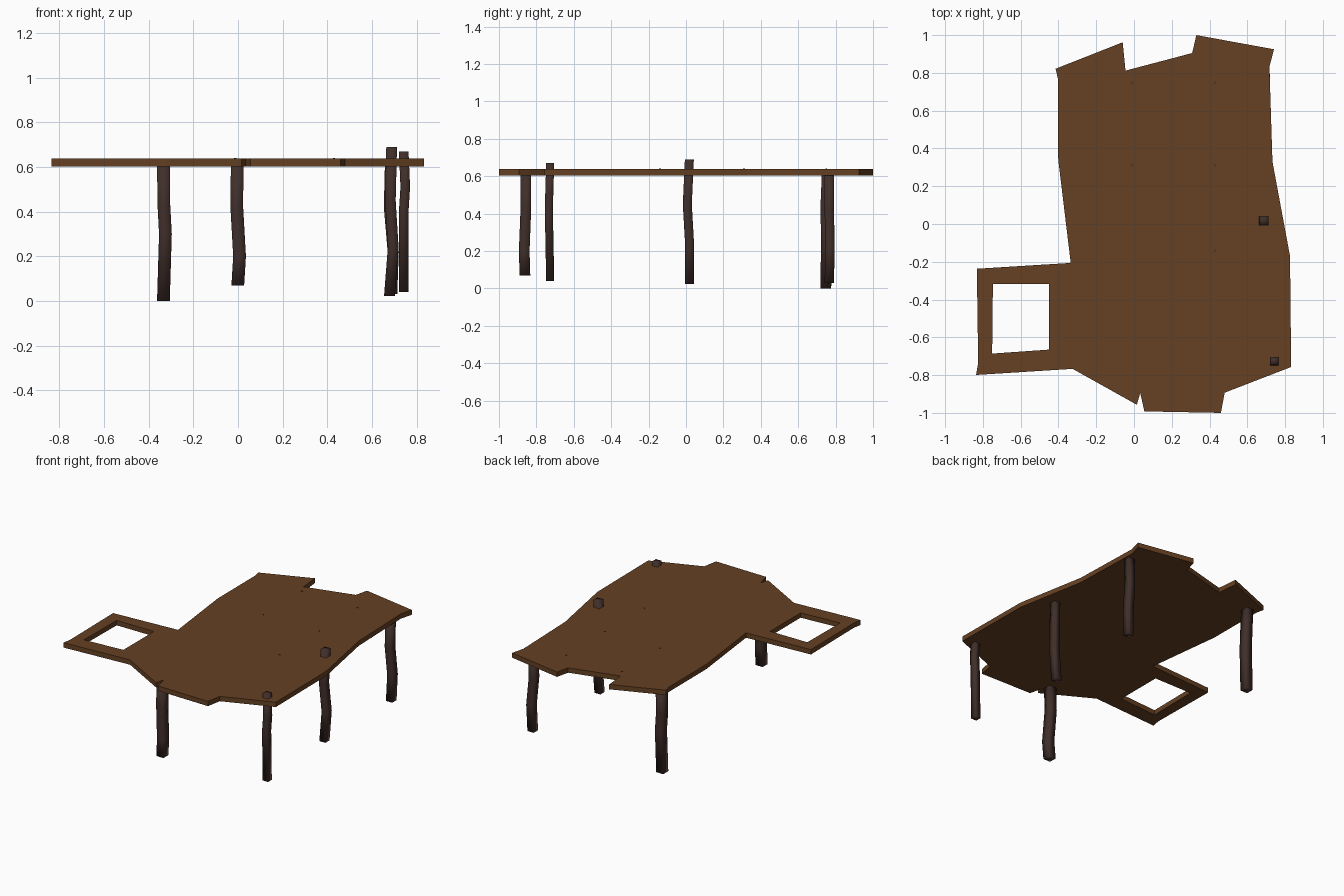
import bpy, bmesh
from mathutils import Vector

if "Cube" in bpy.data.objects:
    bpy.data.objects.remove(bpy.data.objects["Cube"])


def material(name, rgb):
    m = bpy.data.materials.new(name)
    m.diffuse_color = (*rgb, 1)
    m.use_nodes = True
    m.node_tree.nodes["Principled BSDF"].inputs["Base Color"].default_value = m.diffuse_color
    return m


PLANK = material("brown planks", (0.130, 0.052, 0.016))
POST = material("dark wood", (0.052, 0.028, 0.023))


def finish(bm, name, mat, smooth=False):
    bmesh.ops.recalc_face_normals(bm, faces=bm.faces[:])
    for f in bm.faces:
        f.smooth = smooth
    me = bpy.data.meshes.new(name)
    bm.to_mesh(me)
    bm.free()
    me.materials.append(mat)
    ob = bpy.data.objects.new(name, me)
    bpy.context.collection.objects.link(ob)
    return ob


# Deck: ragged outline with a square ladder opening
LOW, HIGH = 0.603, 0.638
outline = [(-0.415, 0.822), (-0.06, 0.962), (-0.045, 0.812), (0.308, 0.905),
           (0.33, 1.0), (0.741, 0.925), (0.717, 0.832), (0.733, 0.33),
           (0.826, -0.17), (0.832, -0.757), (0.48, -0.893), (0.46, -1.0),
           (0.055, -0.992), (0.033, -0.895), (0.015, -0.957), (-0.325, -0.767),
           (-0.836, -0.799), (-0.825, -0.735), (-0.832, -0.237), (-0.335, -0.206),
           (-0.401, 0.34), (-0.403, 0.77)]
opening = [(-0.747, -0.317), (-0.45, -0.317), (-0.45, -0.665), (-0.751, -0.686)]

bm = bmesh.new()
for loop in (outline, opening):
    vs = [bm.verts.new((x, y, LOW)) for x, y in loop]
    for a, b in zip(vs, vs[1:] + vs[:1]):
        bm.edges.new((a, b))
bmesh.ops.triangle_fill(bm, use_beauty=True, use_dissolve=False,
                        edges=bm.edges[:], normal=(0, 0, 1))
ext = bmesh.ops.extrude_face_region(bm, geom=bm.faces[:], use_keep_orig=True)
top = [g for g in ext["geom"] if isinstance(g, bmesh.types.BMVert)]
bmesh.ops.translate(bm, vec=(0, 0, HIGH - LOW), verts=top)
finish(bm, "deck", PLANK)


# Crooked square posts, swept through a few centre points
def post(name, width, path):
    bm = bmesh.new()
    h = width / 2
    rings = []
    for p in path:
        rings.append([bm.verts.new(Vector(p) + Vector((sx * h, sy * h, 0)))
                      for sx, sy in ((-1, -1), (1, -1), (1, 1), (-1, 1))])
    for lo, hi in zip(rings, rings[1:]):
        for i in range(4):
            j = (i + 1) % 4
            bm.faces.new((lo[i], lo[j], hi[j], hi[i]))
    bm.faces.new(rings[0][::-1])
    bm.faces.new(rings[-1])
    finish(bm, name, POST, smooth=True)


post("back_left_post", 0.057, [(-0.334, 0.748, 0.0), (-0.325, 0.750, 0.30),
                               (-0.332, 0.747, 0.43), (-0.334, 0.755, 0.62)])
post("back_right_post", 0.05, [(0.688, 0.766, 0.03), (0.695, 0.770, 0.22),
                               (0.678, 0.766, 0.42), (0.683, 0.766, 0.62)])
post("front_left_post", 0.057, [(-0.001, -0.861, 0.07), (0.007, -0.865, 0.20),
                                (-0.006, -0.856, 0.43), (-0.003, -0.857, 0.62)])
post("middle_right_post", 0.048, [(0.678, 0.018, 0.023), (0.695, 0.019, 0.24),
                                  (0.682, 0.007, 0.45), (0.688, 0.018, 0.69)])
post("front_right_post", 0.043, [(0.742, -0.726, 0.04), (0.742, -0.733, 0.40),
                                 (0.749, -0.731, 0.51), (0.742, -0.726, 0.67)])

# Tiny nail heads flush on the deck
for k, (x, y) in enumerate([(-0.012, 0.75), (0.43, 0.75), (-0.012, 0.31),
                            (0.43, 0.31), (0.43, -0.14)]):
    bm = bmesh.new()
    bmesh.ops.create_cube(bm, size=1)
    bmesh.ops.scale(bm, vec=(0.01, 0.01, 0.004), verts=bm.verts[:])
    bmesh.ops.translate(bm, vec=(x, y, HIGH), verts=bm.verts[:])
    finish(bm, f"nail_{k + 1}", POST)
